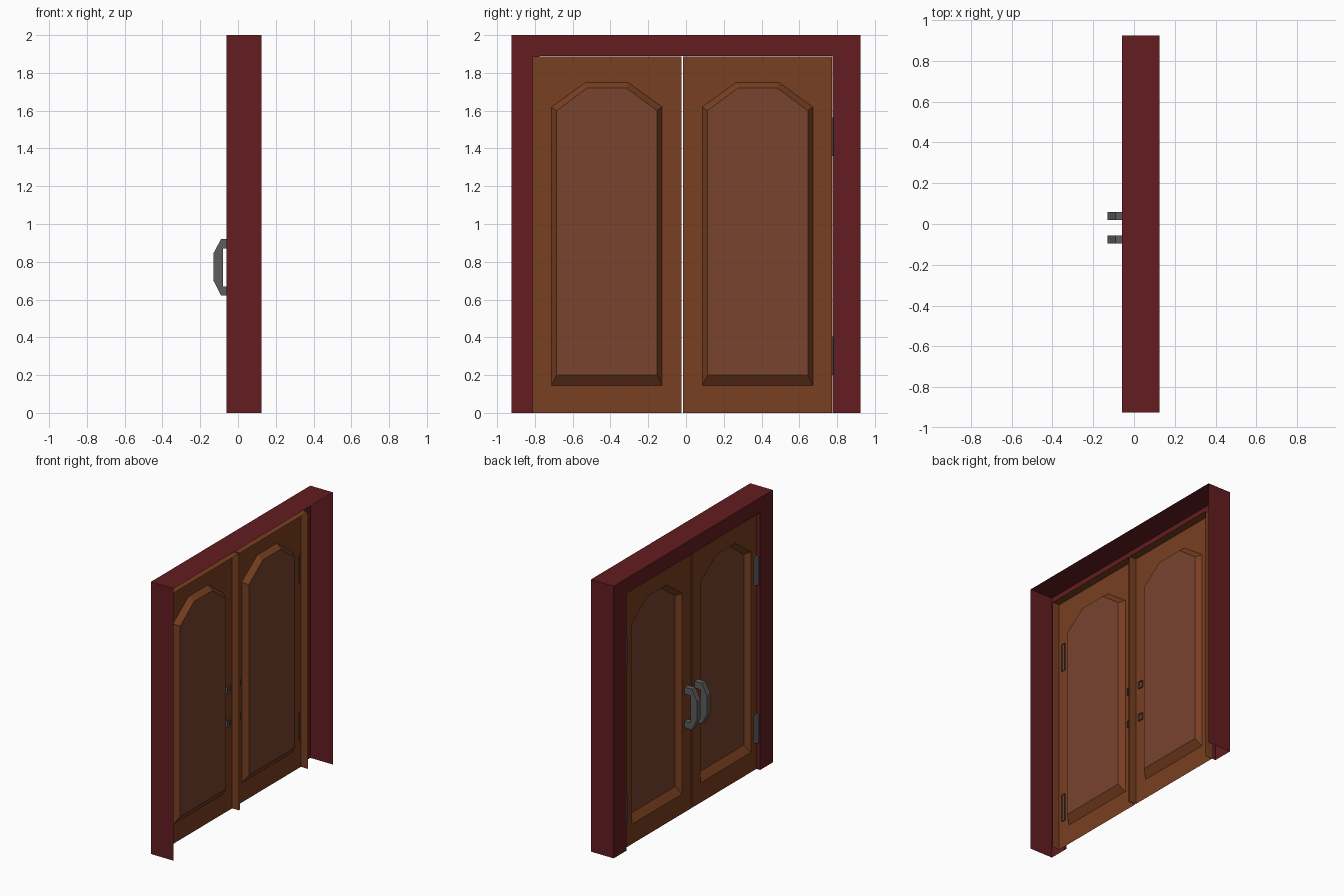
import bpy, bmesh

if "Cube" in bpy.data.objects:
    bpy.data.objects.remove(bpy.data.objects["Cube"])


def material(name, rgb):
    m = bpy.data.materials.new(name)
    m.diffuse_color = (*rgb, 1)
    m.use_nodes = True
    m.node_tree.nodes["Principled BSDF"].inputs["Base Color"].default_value = m.diffuse_color
    return m


RED = material("red_paint", (0.125, 0.012, 0.015))
WOOD = material("brown_wood", (0.19, 0.05, 0.015))
PANEL = material("panel_wood", (0.19, 0.057, 0.028))
METAL = material("dark_metal", (0.11, 0.11, 0.11))


def ring(bm, points):
    return [bm.verts.new(p) for p in points]


def bridge(bm, a, b, closed=False):
    n = len(a)
    return [bm.faces.new((a[i], a[(i + 1) % n], b[(i + 1) % n], b[i]))
            for i in range(n if closed else n - 1)]


def finish(bm, name, mats):
    # Orient open shells so that their outside looks towards -x
    bmesh.ops.recalc_face_normals(bm, faces=bm.faces[:])
    bm.normal_update()
    outward = min(bm.faces, key=lambda f: f.calc_center_median().x
                  + (0 if abs(f.normal.x) > 0.9 else 10))
    if outward.normal.x > 0:
        bmesh.ops.reverse_faces(bm, faces=bm.faces[:])
    mesh = bpy.data.meshes.new(name)
    bm.to_mesh(mesh)
    bm.free()
    for m in mats:
        mesh.materials.append(m)
    obj = bpy.data.objects.new(name, mesh)
    bpy.context.collection.objects.link(obj)
    return obj


# Door frame: hollow at the back, open at the floor
def make_frame():
    bm = bmesh.new()
    section = [(0.125, 0.925, 2.0), (-0.06, 0.925, 2.0),
               (-0.06, 0.775, 1.89), (-0.03, 0.775, 1.89)]
    rows = [ring(bm, [(x, -w, 0), (x, -w, h), (x, w, h), (x, w, 0)])
            for x, w, h in section]
    for a, b in zip(rows, rows[1:]):
        bridge(bm, a, b)
    finish(bm, "door_frame", [RED])


def arch(x, cy, half, top_half, bottom, shoulder, top):
    return [(x, cy - half, bottom), (x, cy + half, bottom),
            (x, cy + half, shoulder), (x, cy + top_half, top),
            (x, cy - top_half, top), (x, cy - half, shoulder)]


# Door leaf: shell with a sunken, arched panel
def make_leaf(name, cy):
    bm = bmesh.new()
    front, back, w, h = -0.03, 0.027, 0.394, 1.888
    o = ring(bm, [(front, cy - w, 0), (front, cy + w, 0),
                  (front, cy + w, h), (front, cy - w, h)])
    p = ring(bm, arch(front, cy, 0.2925, 0.112, 0.145, 1.62, 1.75))
    q = ring(bm, arch(0.009, cy, 0.266, 0.104, 0.20, 1.60, 1.72))
    for f in ((o[0], o[1], p[1], p[0]), (o[1], o[2], p[2], p[1]),
              (o[2], p[3], p[2]), (o[2], o[3], p[4], p[3]),
              (o[3], p[5], p[4]), (o[3], o[0], p[0], p[5])):
        bm.faces.new(f)
    bridge(bm, p, q, closed=True)
    bm.faces.new(q).material_index = 1
    # Side and top edges of the leaf
    rim = [o[1], o[2], o[3], o[0]]
    bridge(bm, rim, ring(bm, [(back, v.co.y, v.co.z) for v in rim]))
    finish(bm, name, [WOOD, PANEL])


# Prism with both ends capped and its last profile edges left open
def make_prism(name, ring_a, ring_b, open_edges):
    bm = bmesh.new()
    a, b = ring(bm, ring_a), ring(bm, ring_b)
    bm.faces.new(a)
    bm.faces.new(b)
    sides = bridge(bm, a, b, closed=True)
    bmesh.ops.delete(bm, geom=[sides[i] for i in open_edges], context='FACES_ONLY')
    finish(bm, name, [METAL])


# Pull handle: angular C shape running into the door
def make_handle(name, cy):
    xz = [(-0.02, 0.92), (-0.09, 0.92), (-0.13, 0.845), (-0.13, 0.70),
          (-0.09, 0.622), (-0.02, 0.622), (-0.02, 0.67), (-0.08, 0.67),
          (-0.08, 0.87), (-0.02, 0.87)]
    make_prism(name, [(x, cy - 0.02, z) for x, z in xz],
               [(x, cy + 0.02, z) for x, z in xz], (5, 9))


# Hinge knuckle between frame and leaf
def make_hinge(name, cy, z0, z1):
    xy = [(-0.024, -0.016), (-0.045, -0.016), (-0.055, -0.007),
          (-0.055, 0.007), (-0.045, 0.016), (-0.024, 0.016)]
    make_prism(name, [(x, cy + y, z0) for x, y in xy],
               [(x, cy + y, z1) for x, y in xy], (5,))


make_frame()
for side, leaf_y, handle_y, hinge_y in (("left", 0.379, 0.04, 0.765),
                                        ("right", -0.419, -0.076, -0.765)):
    make_leaf(side + "_door_leaf", leaf_y)
    make_handle(side + "_handle", handle_y)
    make_hinge(side + "_upper_hinge", hinge_y, 1.36, 1.565)
    make_hinge(side + "_lower_hinge", hinge_y, 0.20, 0.405)
